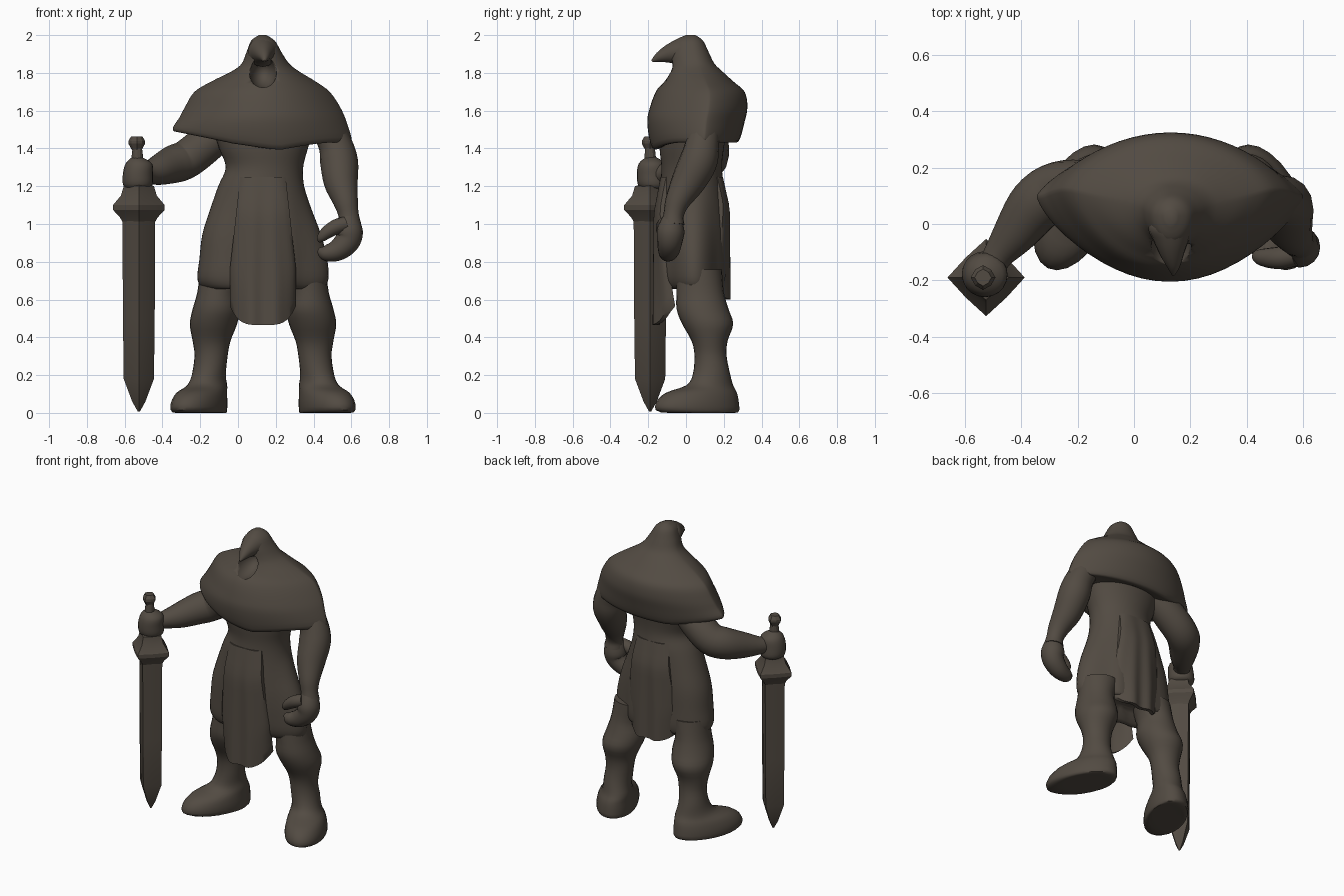
import bpy, bmesh, math
from mathutils import Vector

if "Cube" in bpy.data.objects:
    bpy.data.objects.remove(bpy.data.objects["Cube"])

clay = bpy.data.materials.new("dark brown clay")
clay.diffuse_color = (0.085, 0.070, 0.055, 1)
clay.use_nodes = True
clay.node_tree.nodes["Principled BSDF"].inputs["Base Color"].default_value = clay.diffuse_color


def finish(name, bm, angle=50):
    bmesh.ops.recalc_face_normals(bm, faces=bm.faces)
    me = bpy.data.meshes.new(name)
    bm.to_mesh(me)
    bm.free()
    ob = bpy.data.objects.new(name, me)
    bpy.context.collection.objects.link(ob)
    me.materials.append(clay)
    bpy.ops.object.select_all(action='DESELECT')
    ob.select_set(True)
    bpy.context.view_layer.objects.active = ob
    bpy.ops.object.shade_smooth_by_angle(angle=math.radians(angle))
    return ob


def skin(name, rings, angle=50, mirror=None):
    """Closed surface through rings of points; mirror flips it about an x plane."""
    bm = bmesh.new()
    vs = []
    for r in rings:
        vs.append([bm.verts.new((2 * mirror - p[0], p[1], p[2]) if mirror else p) for p in r])
    n = len(rings[0])
    for a, b in zip(vs, vs[1:]):
        for i in range(n):
            bm.faces.new((a[i], a[(i + 1) % n], b[(i + 1) % n], b[i]))
    bm.faces.new(vs[0])
    bm.faces.new(vs[-1])
    return finish(name, bm, angle)


def smooth_rows(rows, steps):
    """Catmull-Rom interpolation of tuples."""
    out = []
    for i in range(len(rows) - 1):
        a, b, c, d = (rows[max(i - 1, 0)], rows[i], rows[i + 1], rows[min(i + 2, len(rows) - 1)])
        for s in range(steps):
            t = s / steps
            out.append(tuple(q + .5 * t * (r - p + t * (2 * p - 5 * q + 4 * r - s2 + t * (3 * (q - r) + s2 - p)))
                             for p, q, r, s2 in zip(a, b, c, d)))
    return out + [rows[-1]]


def loft(name, rows, n=32, steps=4, yf=0.5, warp=lambda p: p, mirror=None, power=lambda z: 1):
    """Upright body from rows (x0, x1, y0, y1, z); yf places the widest point, power pinches the sides."""
    rings = []
    for x0, x1, y0, y1, z in smooth_rows(rows, steps):
        yc = y0 + yf * (y1 - y0)
        ring = []
        for i in range(n):
            a = math.tau * i / n
            s = math.sin(a)
            s = math.copysign(abs(s) ** power(z), s)
            ring.append(warp(Vector(((x0 + x1) / 2 + (x1 - x0) / 2 * math.cos(a),
                                     yc + s * ((y1 - yc) if s > 0 else (yc - y0)), z))))
        rings.append(ring)
    return skin(name, rings, mirror=mirror)


def tube(name, rows, ref=(0, 1, 0), n=16, steps=4):
    """Limb along rows (x, y, z, radius)."""
    rows = smooth_rows(rows, steps)
    pts = [Vector(r[:3]) for r in rows]
    rings = []
    for i, p in enumerate(pts):
        t = (pts[min(i + 1, len(pts) - 1)] - pts[max(i - 1, 0)]).normalized()
        u = t.cross(Vector(ref)).normalized()
        v = t.cross(u)
        rings.append([p + rows[i][3] * (math.cos(math.tau * k / n) * u + math.sin(math.tau * k / n) * v)
                      for k in range(n)])
    return skin(name, rings)


# hooded mantle with a draped hem
def drape(p):
    low = max(0, min(1, (1.56 - p.z) / .12))
    p.z += low * (.06 * max(0, (-.05 - p.x) / .3) - .05 * max(0, -p.y / .2) * max(0, 1 - abs(p.x - .22) / .3))
    return p


mantle = loft("hooded_mantle", [
    (0.11, 0.15, 0.00, 0.05, 2.00), (0.07, 0.195, -.06, 0.09, 1.97), (0.045, 0.23, -.08, 0.12, 1.91),
    (0.02, 0.27, -.08, 0.15, 1.85), (-.03, 0.32, -.09, 0.19, 1.81), (-.14, 0.41, -.12, 0.25, 1.755),
    (-.23, 0.485, -.16, 0.31, 1.70), (-.28, 0.54, -.19, 0.325, 1.62), (-.32, 0.575, -.205, 0.31, 1.54),
    (-.345, 0.60, -.18, 0.28, 1.44), (-.28, 0.54, -.13, 0.24, 1.44), (-.1, 0.36, -.10, 0.20, 1.46)],
    n=56, steps=4, yf=.6, warp=drape, power=lambda z: 1 + .5 * max(0, min(1, (1.85 - z) / .12)))

# face opening cut into the hood
bm = bmesh.new()
bmesh.ops.create_uvsphere(bm, u_segments=24, v_segments=16, radius=1)
for v in bm.verts:
    v.co = Vector((.132 + .074 * v.co.x, -.11 + .14 * v.co.y, 1.805 + .085 * v.co.z))
cutter = finish("face_cutter", bm)
cutter.hide_render = True
cut = mantle.modifiers.new("face", 'BOOLEAN')
cut.operation = 'DIFFERENCE'
cut.object = cutter
bpy.context.view_layer.objects.active = mantle
bpy.ops.object.modifier_apply(modifier="face")
bpy.data.objects.remove(cutter)

tube("hood_peak", [(0.13, 0.04, 1.905, .045), (0.13, -.01, 1.91, .078), (0.132, -.05, 1.908, .066),
                   (0.135, -.10, 1.898, .046), (0.14, -.145, 1.882, .026), (0.14, -.18, 1.862, .006)],
     ref=(1, 0, 0))


# torso flaring into the skirt
def folds(p):
    low = max(0, min(1, (1.2 - p.z) / .4))
    a = math.atan2(p.y - .04, p.x - .13)
    p.x += low * .012 * math.cos(7 * a) * math.cos(a)
    p.y += low * .012 * math.cos(7 * a) * math.sin(a)
    return p


loft("torso_and_skirt", [
    (-.13, 0.40, -.14, 0.22, 1.50), (-.10, 0.37, -.14, 0.20, 1.40), (-.065, 0.345, -.13, 0.19, 1.30),
    (-.105, 0.35, -.135, 0.20, 1.20), (-.15, 0.385, -.135, 0.205, 1.08), (-.195, 0.43, -.135, 0.21, 0.95),
    (-.215, 0.46, -.13, 0.21, 0.82), (-.225, 0.465, -.12, 0.21, 0.70), (-.17, 0.42, -.08, 0.19, 0.655),
    (-.05, 0.30, 0.0, 0.12, 0.72)], n=48, warp=folds)


# long cloth panels, front and back
def panel(name, y, side, hem, lift):
    cols, rows = 20, 14
    bm = bmesh.new()
    layers = []
    for depth in (0, .025):
        grid = []
        for j in range(rows + 1):
            t = j / rows
            line = []
            for i in range(cols + 1):
                u = 2 * i / cols - 1
                z = 1.25 + (hem + lift * u ** 4 - 1.25) * t
                x = .132 + u * (.12 + .055 * min(1, t * 1.4))
                bend = .035 * (1 - min(1, t * 4)) + (.03 + .065 * t * t) * u ** 4
                wave = .008 * t * math.cos(9 * u)
                line.append(bm.verts.new((x, y - side * (bend + wave + depth), z)))
            grid.append(line)
        layers.append(grid)
    f, b = layers
    for g in layers:
        for j in range(rows):
            for i in range(cols):
                bm.faces.new((g[j][i], g[j][i + 1], g[j + 1][i + 1], g[j + 1][i]))
    for i in range(cols):
        for j in (0, rows):
            bm.faces.new((f[j][i], f[j][i + 1], b[j][i + 1], b[j][i]))
    for j in range(rows):
        for i in (0, cols):
            bm.faces.new((f[j][i], f[j + 1][i], b[j + 1][i], b[j][i]))
    finish(name, bm)


panel("front_panel", -.17, -1, .465, .10)
panel("back_panel", .23, 1, .60, .06)


# legs with boots, toes turned outward
def turn_out(p):
    p.x += .3 * (p.y - .13) * max(0, min(1, (.24 - p.z) / .12))
    return p


leg = [(-.27, -.07, 0.08, 0.20, 0.00), (-.315, -.055, -.135, 0.275, 0.003), (-.32, -.05, -.16, 0.28, 0.05),
       (-.30, -.055, -.11, 0.27, 0.105), (-.265, -.06, 0.00, 0.25, 0.145), (-.245, -.065, 0.035, 0.235, 0.20),
       (-.23, -.055, 0.045, 0.215, 0.30), (-.24, -.04, 0.03, 0.22, 0.38), (-.255, -.005, -.02, 0.25, 0.47),
       (-.24, 0.01, -.05, 0.225, 0.55), (-.215, 0.00, -.05, 0.20, 0.64), (-.20, 0.05, -.05, 0.19, 0.76)]
loft("right_leg", leg, n=24, steps=3, warp=turn_out)
loft("left_leg", leg, n=24, steps=3, warp=turn_out, mirror=.1325)

# arms and hands
tube("right_arm", [(-.06, 0.12, 1.50, .08), (-.16, 0.125, 1.43, .10), (-.27, 0.12, 1.345, .102),
                   (-.345, 0.07, 1.315, .10), (-.42, -.03, 1.285, .08), (-.475, -.10, 1.27, .058),
                   (-.50, -.14, 1.265, .05)])
loft("right_hand", [(-.56, -.50, -.20, -.14, 1.175), (-.605, -.455, -.25, -.10, 1.20),
                    (-.61, -.45, -.26, -.10, 1.26), (-.595, -.455, -.25, -.11, 1.32),
                    (-.56, -.51, -.21, -.16, 1.355)], n=20)
tube("left_arm", [(0.46, 0.10, 1.53, .08), (0.515, 0.085, 1.42, .09), (0.535, 0.065, 1.33, .10),
                  (0.545, 0.01, 1.22, .09), (0.57, -.045, 1.12, .066), (0.585, -.065, 1.05, .054),
                  (0.59, -.07, 1.00, .062)])
tube("left_hand", [(0.585, -.07, 1.05, .045), (0.588, -.08, 0.97, .072), (0.582, -.085, 0.915, .068),
                   (0.54, -.09, 0.87, .060), (0.495, -.095, 0.85, .050), (0.455, -.10, 0.85, .040),
                   (0.425, -.10, 0.865, .012)])
tube("left_thumb", [(0.57, -.11, 1.00, .04), (0.52, -.12, 0.985, .04), (0.47, -.12, 0.955, .034),
                    (0.44, -.115, 0.925, .024), (0.43, -.11, 0.905, .008)])


# sword standing on its tip
def spun(name, rows, n, inset, cx=-.525, cy=-.19):
    """Faceted solid from (radius, z); inset shortens every second corner."""
    skin(name, [[(cx + r * (inset if i % 2 else 1) * math.cos(math.tau * i / n),
                  cy + r * (inset if i % 2 else 1) * math.sin(math.tau * i / n), z)
                 for i in range(n)] for r, z in rows], angle=25)


spun("blade", [(.006, .008), (.035, .06), (.08, .18), (.084, .5), (.087, 1.04)], 8, .76)
spun("sword_guard", [(.08, 1.0), (.10, 1.035), (.137, 1.075), (.137, 1.10), (.095, 1.15), (.08, 1.20),
                     (.05, 1.21)], 8, .74)
spun("grip", [(.03, 1.15), (.03, 1.36), (.024, 1.41)], 12, 1, -.533, -.19)
spun("pommel", [(.022, 1.385), (.044, 1.425), (.044, 1.44), (.03, 1.463)], 8, .9, -.536, -.19)
